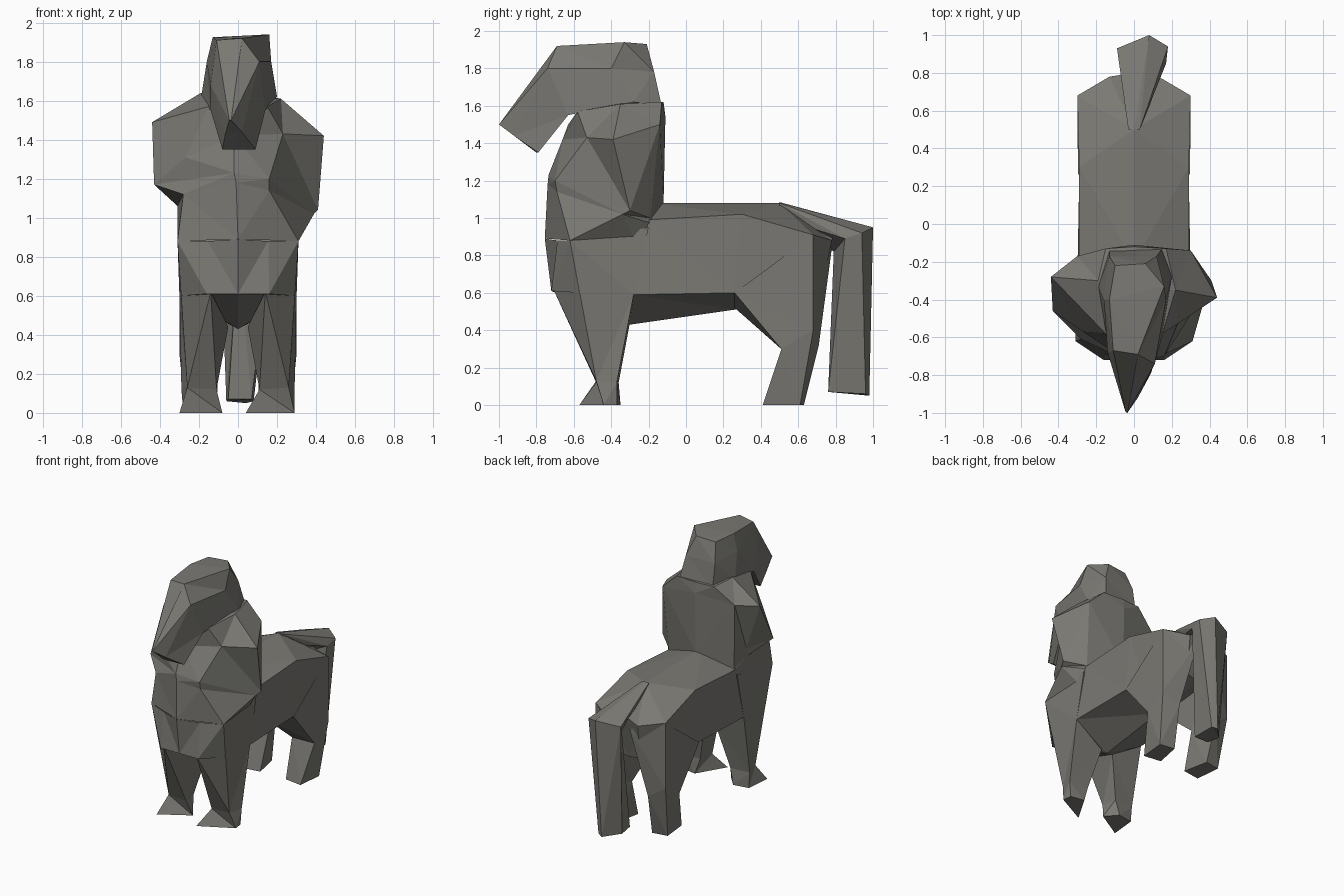
import bpy, bmesh

# Dark stone colour shared by every part
stone = bpy.data.materials.new("dark_stone")
stone.diffuse_color = (0.195, 0.19, 0.172, 1)


def loft(name, rings, side=1, caps=(True, True)):
    """Skin a series of equal-length point rings; caps close the first and last."""
    bm = bmesh.new()
    loops = [[bm.verts.new((x * side, y, z)) for x, y, z in ring] for ring in rings]
    n = len(loops[0])
    for a, b in zip(loops, loops[1:]):
        for i in range(n):
            j = (i + 1) % n
            bm.faces.new((a[i], a[j], b[j], b[i]))
    # Caps are always made so normals resolve, buried ones are then removed
    ends = [bm.faces.new(loops[0][::-1]), bm.faces.new(loops[-1])]
    bmesh.ops.recalc_face_normals(bm, faces=bm.faces[:])
    hidden = [f for f, keep in zip(ends, caps) if not keep]
    bmesh.ops.delete(bm, geom=hidden, context='FACES_ONLY')
    bmesh.ops.triangulate(bm, faces=bm.faces[:])
    mesh = bpy.data.meshes.new(name)
    bm.to_mesh(mesh)
    bm.free()
    mesh.materials.append(stone)
    obj = bpy.data.objects.new(name, mesh)
    bpy.context.collection.objects.link(obj)
    return obj


def sym(half):
    """Complete a half ring by mirroring its off-centre points."""
    return half + [(-x, y, z) for x, y, z in reversed(half) if x > 0]


# Barrel of the body, from shoulders to rump
loft("body", [sym(r) for r in (
    [(0, -.20, 1.08), (.29, -.20, .99), (.30, -.28, .59), (0, -.30, .43)],
    [(0, .30, 1.08), (.29, .30, 1.02), (.29, .25, .60), (0, .26, .51)],
    [(0, .50, 1.08), (.30, .68, .91), (.28, .45, .58), (0, .45, .54)],
    [(0, .80, .96), (.13, .78, .88), (.11, .72, .60), (0, .70, .58)],
)], caps=(False, True))

# Lower chest between the front legs
loft("chest", [sym(r) for r in (
    [(0, -.72, .61), (.16, -.72, .61), (.29, -.57, .60), (.30, -.28, .59), (0, -.30, .43)],
    [(0, -.755, .89), (.155, -.6875, .88), (.31, -.62, .88), (.30, -.20, .95), (0, -.20, 1.0)],
)], caps=(True, False))

# Shaggy shoulders and neck, uneven, with an overhang on the left
loft("neck", [
    [(0, -.755, .89), (.31, -.62, .88), (.30, -.28, .90), (.28, -.15, .95),
     (0, -.12, 1.0), (-.28, -.15, .95), (-.30, -.28, .90), (-.31, -.62, .88)],
    [(-.01, -.74, 1.18), (.16, -.69, 1.14), (.39, -.34, 1.02), (.28, -.18, .97),
     (0, -.12, 1.04), (-.28, -.18, .97), (-.31, -.32, 1.06), (-.28, -.61, 1.12)],
    [(-.02, -.735, 1.23), (.16, -.70, 1.20), (.41, -.30, 1.04), (.28, -.19, 1.0),
     (0, -.12, 1.08), (-.28, -.19, 1.0), (-.31, -.30, 1.12), (-.43, -.46, 1.17)],
    [(-.02, -.66, 1.42), (.23, -.53, 1.43), (.44, -.39, 1.42), (.30, -.14, 1.50),
     (0, -.11, 1.54), (-.30, -.17, 1.50), (-.44, -.28, 1.49), (-.27, -.57, 1.31)],
    [(-.02, -.63, 1.50), (.15, -.58, 1.57), (.22, -.35, 1.61), (.17, -.13, 1.62),
     (0, -.12, 1.62), (-.15, -.13, 1.62), (-.19, -.30, 1.64), (-.15, -.58, 1.57)],
], caps=(False, True))

# Head, from the nape to the drooping muzzle
loft("head", [
    [(-.13, -.14, 1.60), (.15, -.13, 1.60), (.12, -.17, 1.78),
     (.06, -.21, 1.93), (-.10, -.22, 1.92), (-.13, -.17, 1.78)],
    [(-.19, -.33, 1.61), (.20, -.28, 1.62), (.17, -.40, 1.80),
     (.16, -.33, 1.94), (-.13, -.40, 1.925), (-.16, -.40, 1.80)],
    [(-.14, -.63, 1.55), (.14, -.63, 1.55), (.11, -.74, 1.80),
     (.02, -.69, 1.92), (-.11, -.67, 1.91), (-.14, -.68, 1.68)],
    [(-.08, -.80, 1.35), (.09, -.79, 1.35), (.02, -.92, 1.44),
     (-.035, -1.0, 1.50), (-.045, -.995, 1.50), (-.065, -.90, 1.43)],
])

# Tail, growing out of the croup and hanging behind
loft("tail", [
    [(-.03, .50, 1.08), (0, .50, 1.085), (.03, .50, 1.08), (.02, .50, 1.0), (-.02, .50, 1.0)],
    [(-.09, .93, .92), (.08, 1.0, .95), (.18, .94, .92), (.17, .85, .89), (0, .79, .82)],
    [(-.06, .87, .06), (.04, .98, .05), (.08, .96, .06), (.07, .76, .07), (-.05, .76, .07)],
])

# Legs; both front toes point slightly to the left, so each hoof is its own shape
hooves = {
    "right": [(.04, -.57, 0), (.29, -.44, 0), (.28, -.37, 0), (.17, -.35, 0)],
    "left": [(.08, -.44, 0), (.30, -.57, 0), (.28, -.37, 0), (.16, -.35, 0)],
}
for side, label in ((1, "right"), (-1, "left")):
    loft(f"front_leg_{label}", [
        [(.14, -.71, .62), (.31, -.62, .88), (.30, -.28, .59), (.05, -.30, .44)],
        [(.11, -.48, .12), (.26, -.48, .13), (.29, -.37, .12), (.13, -.36, .12)],
        hooves[label],
    ], side, caps=(False, True))
    loft(f"hind_leg_{label}", [
        [(.05, .26, .52), (.295, .26, .60), (.30, .68, .91), (.06, .78, .84)],
        [(.10, .52, .29), (.30, .51, .30), (.30, .68, .40), (.17, .71, .32)],
        [(.11, .43, 0), (.25, .41, 0), (.27, .61, 0), (.15, .63, 0)],
    ], side, caps=(False, True))
